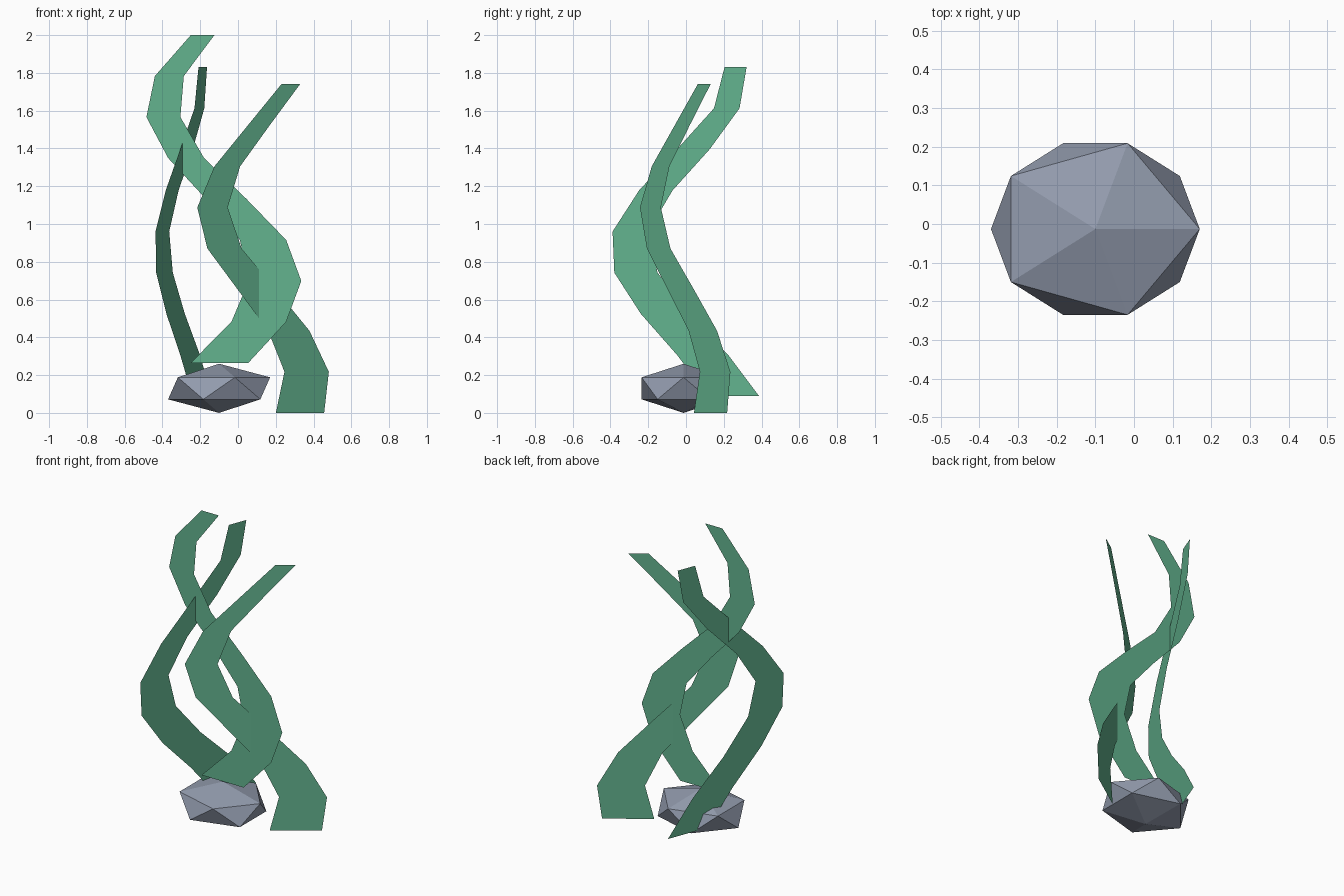
import bpy, bmesh
from math import cos, sin, radians
from mathutils import Matrix

cube = bpy.data.objects.get("Cube")
if cube:
    bpy.data.objects.remove(cube, do_unlink=True)


def material(name, rgb):
    mat = bpy.data.materials.new(name)
    mat.use_nodes = True
    mat.diffuse_color = (*rgb, 1)
    bsdf = mat.node_tree.nodes["Principled BSDF"]
    bsdf.inputs["Base Color"].default_value = (*rgb, 1)
    bsdf.inputs["Roughness"].default_value = 0.9
    return mat


weed_green = material("weed green", (0.125, 0.455, 0.275))
stone_grey = material("stone grey", (0.29, 0.33, 0.42))


def add_object(name, bm, mat):
    mesh = bpy.data.meshes.new(name)
    bm.to_mesh(mesh)
    bm.free()
    mesh.materials.append(mat)
    obj = bpy.data.objects.new(name, mesh)
    bpy.context.collection.objects.link(obj)
    return obj


def blade(name, pivot, heading, bottom, top, left, right):
    """Flat wavy ribbon in an upright plane; edges are offsets along the heading."""
    bm = bmesh.new()
    dx, dy = cos(radians(heading)), sin(radians(heading))
    rows = []
    for i, edges in enumerate(zip(left, right)):
        z = bottom + (top - bottom) * i / (len(left) - 1)
        rows.append([bm.verts.new((pivot[0] + u * dx, pivot[1] + u * dy, z))
                     for u in edges])
    for (a, b), (d, c) in zip(rows, rows[1:]):
        bm.faces.new((a, b, c, d))
    add_object(name, bm, weed_green)


# Rock: squashed icosahedron
rock = bmesh.new()
bmesh.ops.create_icosphere(
    rock, subdivisions=1, radius=1,
    matrix=Matrix.Translation((-0.1, -0.013, 0.13)) @ Matrix.Diagonal((0.302, 0.261, 0.13, 1)))
add_object("rock", rock, stone_grey)

# Three weed blades, each turned a little further
blade("tall_blade", (0, -0.02), 0, 0.265, 2.0,
      (-0.25, -0.035, 0.057, 0.01, -0.17, -0.37, -0.485, -0.44, -0.25),
      (0.055, 0.255, 0.335, 0.255, 0.045, -0.18, -0.305, -0.287, -0.125))
blade("short_blade", (0.11, -0.02), 34.5, 0.0, 1.74,
      (0.11, 0.165, 0.06, -0.135, -0.33, -0.395, -0.285, -0.07, 0.145),
      (0.42, 0.45, 0.325, 0.11, -0.11, -0.2, -0.12, 0.07, 0.265))
blade("rear_blade", (-0.295, -0.02), 69, 0.09, 1.83,
      (0.145, -0.03, -0.235, -0.385, -0.395, -0.245, -0.03, 0.18, 0.24),
      (0.435, 0.26, 0.037, -0.14, -0.193, -0.055, 0.155, 0.325, 0.365))
